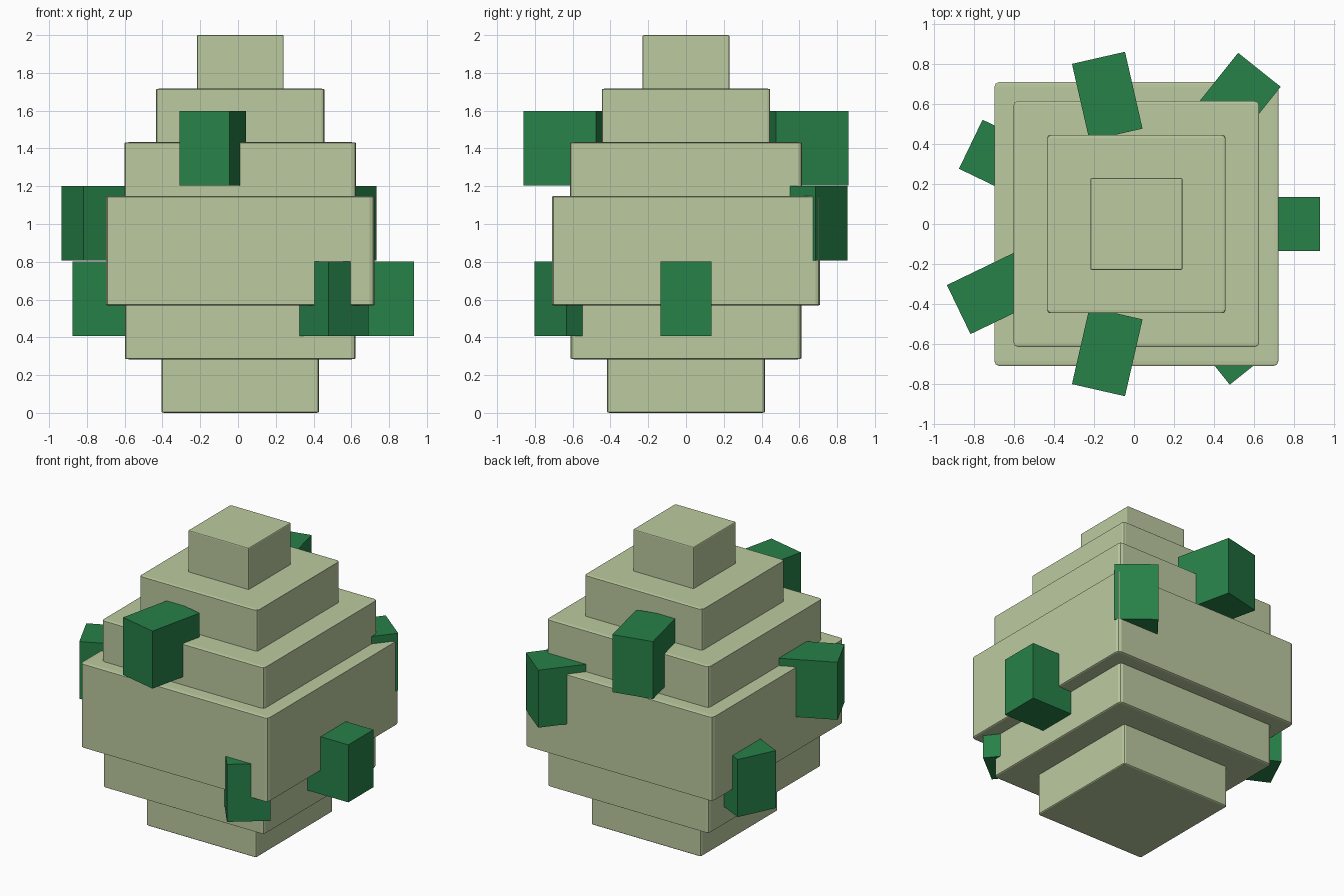
import bpy
from math import cos, sin, tau

if "Cube" in bpy.data.objects:
    bpy.data.objects.remove(bpy.data.objects["Cube"])

CX = 0.012          # body axis
STEP, H = 0.2837, 0.298


def material(name, color):
    m = bpy.data.materials.new(name)
    m.diffuse_color = color
    m.use_nodes = True
    m.node_tree.nodes["Principled BSDF"].inputs["Base Color"].default_value = m.diffuse_color
    return m


def box(name, loc, half, mat, angle=0.0):
    bpy.ops.mesh.primitive_cube_add(size=2, location=loc, rotation=(0, 0, angle))
    ob = bpy.context.object
    ob.name = name
    ob.scale = half
    ob.data.materials.append(mat)
    return ob


shell = material("pale_shell", (0.50, 0.59, 0.35, 1))
green = material("green_spot", (0.02, 0.22, 0.065, 1))

# Stacked square layers of the egg, softly bevelled
for i, r in enumerate([0.417, 0.611, 0.71, 0.71, 0.614, 0.446, 0.23]):
    layer = box(f"egg_layer_{i + 1}", (CX, 0, i * STEP + H / 2), (r, r, H / 2), shell)
    bevel = layer.modifiers.new("soft_edges", 'BEVEL')
    bevel.width = 0.035
    bevel.segments = 2

# Seven block spots around the egg, cycling through three heights
rings = [(0.722, 0.605), (0.789, 1.003), (0.655, 1.4)]
for i in range(7):
    dist, z = rings[i % 3]
    a = i * tau / 7
    box(f"spot_{i + 1}", (CX + dist * cos(a), dist * sin(a), z),
        (0.197, 0.136, 0.197), green, a)
